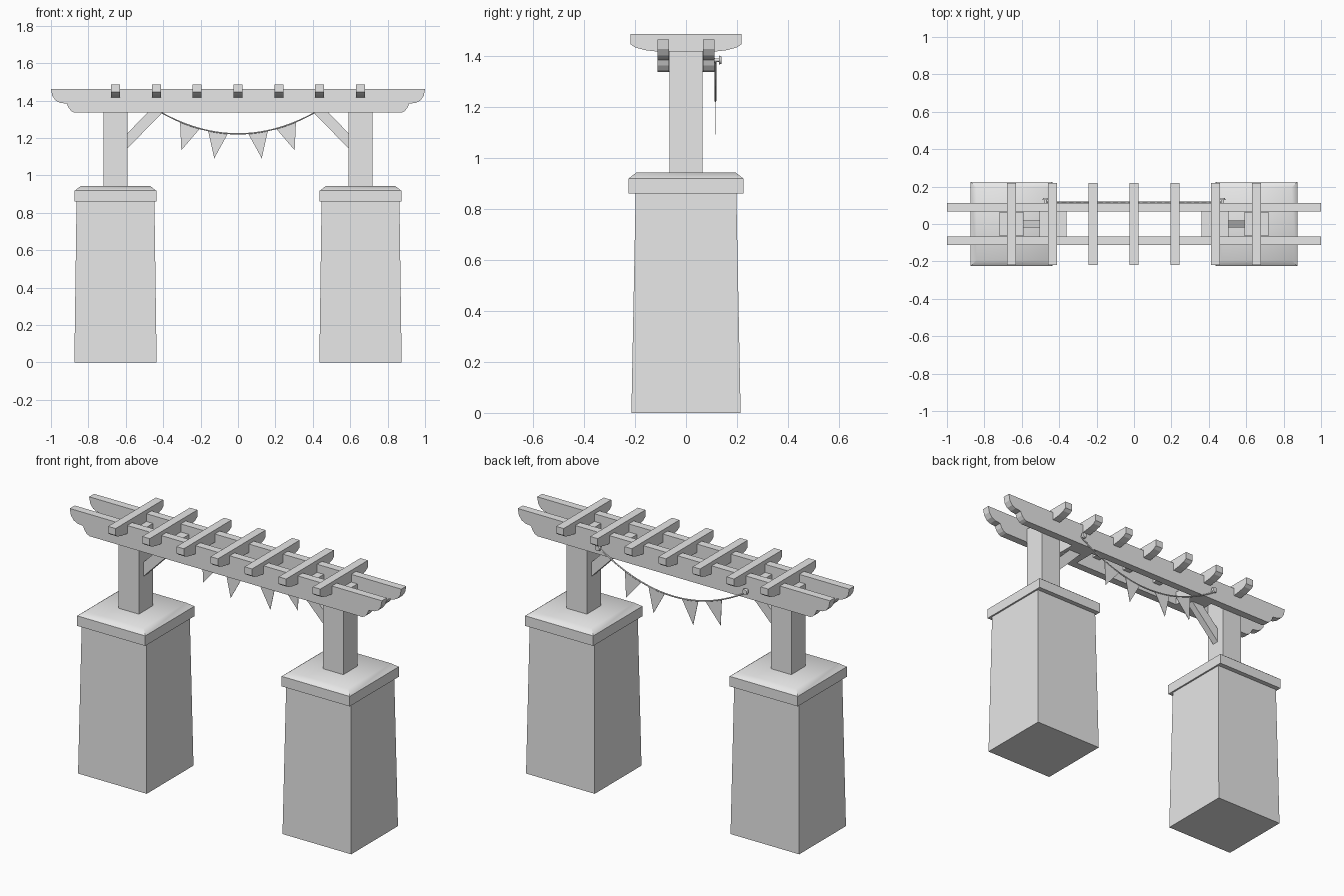
import bpy, bmesh, math
from mathutils import Vector

if "Cube" in bpy.data.objects:
    bpy.data.objects.remove(bpy.data.objects["Cube"])

grey = bpy.data.materials.new("plain grey")
grey.use_nodes = True
grey.diffuse_color = (0.8, 0.8, 0.8, 1)
grey.node_tree.nodes["Principled BSDF"].inputs["Base Color"].default_value = (0.8, 0.8, 0.8, 1)


def finish(name, bm):
    bmesh.ops.recalc_face_normals(bm, faces=bm.faces)
    mesh = bpy.data.meshes.new(name)
    bm.to_mesh(mesh)
    bm.free()
    mesh.materials.append(grey)
    obj = bpy.data.objects.new(name, mesh)
    bpy.context.collection.objects.link(obj)
    return obj


def smooth(obj, degrees):
    bpy.ops.object.select_all(action='DESELECT')
    obj.select_set(True)
    bpy.context.view_layer.objects.active = obj
    bpy.ops.object.shade_smooth_by_angle(angle=math.radians(degrees))


def stack(name, x, levels):
    """Rectangular tiers; each level is (z, half width, half depth)."""
    bm = bmesh.new()
    rings = [[bm.verts.new((x + sx * w, sy * d, z))
              for sx, sy in ((-1, -1), (1, -1), (1, 1), (-1, 1))] for z, w, d in levels]
    bm.faces.new(rings[0])
    bm.faces.new(rings[-1])
    for a, b in zip(rings, rings[1:]):
        for i in range(4):
            j = (i + 1) % 4
            bm.faces.new((a[i], a[j], b[j], b[i]))
    return finish(name, bm)


def plank(name, outline, start, depth, place):
    """Extrude a 2D outline; place maps (u, v, w) to a point."""
    bm = bmesh.new()
    face = bm.faces.new([bm.verts.new(place(u, v, start)) for u, v in outline])
    shift = Vector(place(0, 0, depth)) - Vector(place(0, 0, 0))
    new = bmesh.ops.extrude_face_region(bm, geom=[face])["geom"]
    bmesh.ops.translate(bm, vec=shift, verts=[v for v in new if isinstance(v, bmesh.types.BMVert)])
    return finish(name, bm)


def along_y(u, v, w):
    return (u, w, v)


def along_x(u, v, w):
    return (w, u, v)


def mirrored(half):
    return half + [(-u, v) for u, v in reversed(half)]


def cord_z(x):
    return 1.222 + 0.675 * x * x


# Pillars, caps, posts, braces and spacers
for side, s in (("right", -1), ("left", 1)):
    x = s * 0.655
    stack(side + "_pillar", x, [(0, 0.22, 0.214), (0.87, 0.208, 0.197)])
    cap = stack(side + "_pillar_cap", x,
                [(0.86, 0.218, 0.225), (0.918, 0.218, 0.225), (0.942, 0.187, 0.194)])
    smooth(cap, 45)
    stack(side + "_post", x, [(0.93, 0.065, 0.065), (1.418, 0.065, 0.065)])
    stack(side + "_spacer", s * 0.432, [(1.335, 0.072, 0.066), (1.415, 0.072, 0.066)])
    brace = [(0.592, 1.143), (0.592, 1.225), (0.483, 1.335), (0.405, 1.335)]
    plank(side + "_brace", [(s * u, v) for u, v in brace], -0.02, 0.04, along_y)

# Long beams with scrolled ends
beam_half = [(1, 1.462), (0.993, 1.425), (0.975, 1.4), (0.95, 1.388), (0.915, 1.383),
             (0.905, 1.36), (0.89, 1.343), (0.873, 1.335)]
for name, y in (("front_beam", -0.111), ("back_beam", 0.066)):
    plank(name, mirrored(beam_half), y, 0.045, along_y)

# Rafters with rounded undersides
rafter_half = [(0.218, 1.485), (0.218, 1.445), (0.2, 1.432), (0.16, 1.421), (0.1, 1.414)]
for i in range(7):
    x = (i - 3) * 0.2185
    plank("rafter_%d" % (i + 1), mirrored(rafter_half), x - 0.024, 0.048, along_x)

# Hanging cord
curve = bpy.data.curves.new("bunting_cord", 'CURVE')
curve.dimensions = '3D'
curve.bevel_depth = 0.004
curve.bevel_resolution = 1
spline = curve.splines.new('POLY')
spline.points.add(24)
for i, p in enumerate(spline.points):
    x = (i / 12 - 1) * 0.475
    p.co = (x, 0.115, cord_z(x), 1)
curve.materials.append(grey)
bpy.context.collection.objects.link(bpy.data.objects.new("bunting_cord", curve))

# Flags hanging square to the cord
for i, x in enumerate((-0.257, -0.107, 0.107, 0.257)):
    down = Vector((1.35 * x, -1)).normalized() * 0.14
    tip = (x + down.x, cord_z(x) + down.y)
    top = [(x + t, cord_z(x + t)) for t in (-0.053, 0, 0.053)]
    plank("flag_%d" % (i + 1), top + [tip], 0.114, 0.002, along_y)

# Pegs with round heads
for side, s in (("right", -1), ("left", 1)):
    bm = bmesh.new()
    for radius, tall, y in ((0.008, 0.03, 0.117), (0.018, 0.01, 0.134)):
        made = bmesh.ops.create_cone(bm, cap_ends=True, segments=12, radius1=radius,
                                     radius2=radius * 0.8, depth=tall)["verts"]
        for v in made:
            v.co = Vector((s * 0.472 + v.co.x, y + v.co.z, 1.382 + v.co.y))
    smooth(finish(side + "_peg", bm), 40)
